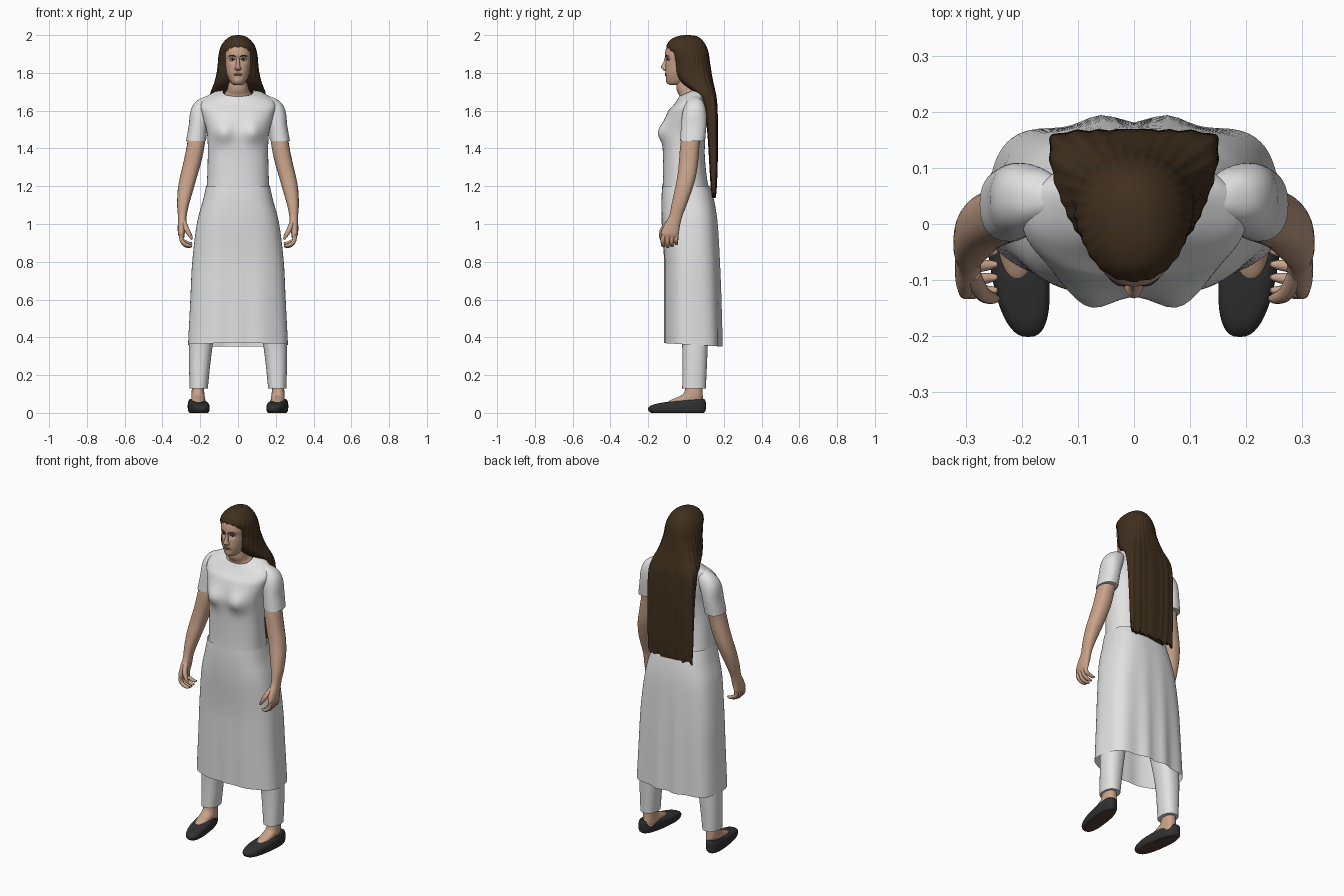
import bpy, bmesh
from math import sin, cos, pi, exp, atan2
from mathutils import Vector, Matrix
from mathutils.bvhtree import BVHTree

default_cube = bpy.data.objects.get("Cube")
if default_cube:
    bpy.data.objects.remove(default_cube, do_unlink=True)


def material(name, *rgb):
    mat = bpy.data.materials.new(name)
    mat.use_nodes = True
    mat.diffuse_color = (*rgb, 1)
    shader = next(n for n in mat.node_tree.nodes if n.type == "BSDF_PRINCIPLED")
    shader.inputs["Base Color"].default_value = (*rgb, 1)
    shader.inputs["Roughness"].default_value = 0.8
    return mat


cloth = material("white cloth", .76, .76, .76)
skin = material("skin", .58, .36, .25)
hair_brown = material("dark brown hair", .052, .029, .013)
shoe_black = material("black shoe", .03, .03, .03)
sole_brown = material("brown sole", .09, .05, .035)
eye_white = material("eye white", .6, .57, .53)
iris_brown = material("dark iris", .03, .018, .01)
lip_rose = material("lip", .4, .2, .15)


def finish(name, bm, mat, mirror):
    """Turn a bmesh into a smooth object, optionally mirrored across x."""
    bmesh.ops.recalc_face_normals(bm, faces=bm.faces)
    mesh = bpy.data.meshes.new(name)
    bm.to_mesh(mesh)
    bm.free()
    obj = bpy.data.objects.new(name, mesh)
    bpy.context.collection.objects.link(obj)
    mesh.materials.append(mat)
    bpy.ops.object.select_all(action="DESELECT")
    obj.select_set(True)
    bpy.context.view_layer.objects.active = obj
    bpy.ops.object.shade_smooth_by_angle(angle=pi / 4)
    if mirror:
        obj.modifiers.new("Mirror", "MIRROR")
    return obj


def refine(rows, steps):
    """Catmull-Rom interpolation of rows of numbers."""
    rows = [Vector(r) for r in rows]
    last = len(rows) - 1
    result = []
    for i in range(last):
        a, b, c, d = rows[max(i - 1, 0)], rows[i], rows[i + 1], rows[min(i + 2, last)]
        for s in range(steps):
            t = s / steps
            result.append((2 * b + (c - a) * t + (2 * a - 5 * b + 4 * c - d) * t ** 2
                           + (3 * b - a - 3 * c + d) * t ** 3) / 2)
    return result + [rows[last]]


def skin_rings(name, rings, mat, mirror, caps):
    bm = bmesh.new()
    loops = [[bm.verts.new(p) for p in ring] for ring in rings]
    for low, high in zip(loops, loops[1:]):
        for i in range(len(low)):
            bm.faces.new((low[i - 1], low[i], high[i], high[i - 1]))
    if caps:
        bm.faces.new(loops[0])
        bm.faces.new(loops[-1])
    return finish(name, bm, mat, mirror)


def power(value, exponent):
    return abs(value) ** exponent * (1 if value > 0 else -1)


def loft(name, rows, mat, square=lambda z: 2.3, sides=48, steps=5,
         deform=None, mirror=False, caps=True):
    """Rows are (z, half width, front y, back y) and optionally centre x."""
    rings = []
    for row in refine(rows, steps):
        z, rx, front, back = row[:4]
        cx = row[4] if len(row) > 4 else 0
        ring = []
        for i in range(sides):
            a = 2 * pi * i / sides
            e = 2 / square(z)
            p = (cx + rx * power(cos(a), e),
                 (front + back) / 2 + (back - front) / 2 * power(sin(a), e), z)
            ring.append(deform(*p) if deform else p)
        rings.append(ring)
    return skin_rings(name, rings, mat, mirror, caps)


def tube(name, points, mat, mirror=True, sides=10):
    """Points are (x, y, z, radius)."""
    path = refine(points, 4)
    rings = []
    for i, p in enumerate(path):
        tangent = (path[min(i + 1, len(path) - 1)] - path[max(i - 1, 0)]).to_3d()
        turn = tangent.to_track_quat("Z", "Y")
        rings.append([p.to_3d() + turn @ Vector((cos(a), sin(a), 0)) * p[3]
                      for a in (2 * pi * j / sides for j in range(sides))])
    return skin_rings(name, rings, mat, mirror, True)


def ball(name, centre, size, mat, mirror=True):
    bm = bmesh.new()
    bmesh.ops.create_uvsphere(bm, u_segments=16, v_segments=10, radius=1,
                              matrix=Matrix.LocRotScale(Vector(centre), None, Vector(size)))
    return finish(name, bm, mat, mirror)


def bump(a, b, width, height):
    return exp(-(a / width) ** 2 - (b / height) ** 2)


# Tunic: bodice, skirt and sleeves
def shape_neckline(x, y, z):
    return x, y, z + (y - .03) * .45 * min(max((z - 1.6) * 10, 0), 1)


def shape_bodice(x, y, z):
    if y < 0:
        y -= .031 * bump(abs(x) - .08, z - 1.485, .05, .055)
    return shape_neckline(x, y, z)


def shape_skirt(x, y, z):
    drop = min(max((1.1 - z) / .7, 0), 1)
    a = atan2(x, y - .03)
    fold = 1 + drop * (.045 if y > .03 else .02) * cos(9 * a + pi)
    return x * (1 + (fold - 1) * .4), .03 + (y - .03) * fold, z - drop * .06 * (y - .04)


loft("tunic_bodice", [
    (1.17, .168, -.125, .125), (1.25, .163, -.122, .11), (1.35, .16, -.122, .1),
    (1.42, .16, -.124, .1), (1.49, .166, -.126, .105), (1.56, .185, -.11, .11),
    (1.62, .2, -.085, .112), (1.66, .185, -.062, .105), (1.69, .13, -.045, .095),
    (1.705, .08, -.036, .085)], cloth, lambda z: 2.4, 64, deform=shape_bodice, caps=False)
loft("tunic_skirt", [
    (1.2, .169, -.126, .128), (1.12, .187, -.13, .15), (1, .218, -.128, .168),
    (.8, .242, -.115, .178), (.6, .252, -.114, .184), (.36, .264, -.113, .188)],
    cloth, lambda z: 2.7, 96, deform=shape_skirt, caps=False)
loft("sleeves", [
    (1.44, .053, -.031, .1, .222), (1.52, .05, -.026, .108, .211),
    (1.58, .055, -.02, .108, .2), (1.62, .056, -.01, .102, .187),
    (1.65, .048, .005, .09, .172), (1.67, .03, .02, .07, .155),
    (1.68, .01, .035, .055, .145)], cloth, mirror=True)

# Trousers
loft("trouser_legs", [
    (.13, .048, -.02, .105, .208), (.35, .062, -.02, .115, .197),
    (.6, .075, -.05, .125, .165), (.95, .1, -.09, .125, .105)], cloth, mirror=True)

# Feet and flat shoes
def shape_shoe(x, y, z):
    return x + (y + .05) * .13, y, z + z * y * 1.2


loft("feet", [
    (.03, .035, -.1, .085, .208), (.055, .036, -.1, .09, .208),
    (.075, .036, -.065, .09, .21), (.1, .034, -.015, .088, .212),
    (.15, .031, 0, .085, .212)], skin, mirror=True)
shoes = loft("shoes", [
    (0, .043, -.185, .095, .208), (.012, .05, -.197, .104, .208),
    (.035, .052, -.2, .105, .208), (.055, .049, -.175, .104, .208),
    (.066, .04, -.11, .097, .209)], shoe_black, lambda z: 2.5,
    deform=shape_shoe, mirror=True)
shoes.data.materials.append(sole_brown)
for face in shoes.data.polygons:
    if face.normal.z < -.8:
        face.material_index = 1

# Arms, palms, fingers and thumbs
loft("arms", [
    (1.5, .045, -.015, .085, .213), (1.42, .047, -.03, .072, .223),
    (1.33, .047, -.037, .064, .241), (1.25, .045, -.046, .052, .262),
    (1.18, .041, -.06, .032, .278), (1.1, .031, -.077, .003, .291),
    (1.04, .023, -.09, -.02, .295), (.99, .023, -.118, -.032, .296),
    (.95, .018, -.133, -.038, .3), (.925, .012, -.13, -.042, .297)],
    skin, sides=32, mirror=True)
for number, finger in enumerate(("index", "middle", "ring", "little")):
    y = -.122 + number * .023
    reach = (.004, 0, .005, .016)[number]
    tube(finger + "_fingers", [
        (.3, y, .95, .012), (.298, y, .915, .012), (.282, y, .89 + reach, .011),
        (.258, y + .003, .881 + reach, .009), (.243, y + .004, .884 + reach, .004)], skin)
tube("thumbs", [(.287, -.09, 1.01, .014), (.272, -.122, .972, .014),
                (.254, -.132, .94, .011), (.243, -.133, .918, .005)], skin)

# Neck and head
loft("neck", [
    (1.64, .1, -.04, .085), (1.68, .078, -.034, .08), (1.71, .06, -.036, .07),
    (1.75, .053, -.05, .06), (1.8, .05, -.05, .06)], skin, deform=shape_neckline)


def shape_face(x, y, z):
    if y < -.04:
        y += .009 * bump(abs(x) - .03, z - 1.868, .016, .013)
        y -= .004 * bump(x, z - 1.757, .025, .014)
    return x, y, z


head = loft("head", [
    (1.736, .018, -.085, -.03), (1.745, .034, -.098, 0), (1.77, .05, -.105, .04),
    (1.8, .061, -.109, .06), (1.84, .069, -.108, .08), (1.87, .072, -.107, .085),
    (1.9, .074, -.111, .09), (1.94, .069, -.1, .09), (1.97, .05, -.065, .07),
    (1.985, .02, -.03, .04)], skin, sides=96, steps=8, deform=shape_face)
surface = BVHTree.FromPolygons([v.co for v in head.data.vertices],
                               [tuple(p.vertices) for p in head.data.polygons])


def on_face(x, z, radius):
    hit = surface.ray_cast(Vector((x, -1, z)), Vector((0, 1, 0)))[0]
    return x, hit.y, z, radius


# Facial features
loft("nose", [
    (1.811, .009, -.114, -.09), (1.817, .017, -.123, -.09), (1.827, .016, -.132, -.09),
    (1.838, .011, -.13, -.09), (1.86, .009, -.118, -.09), (1.89, .008, -.111, -.09)],
    skin, lambda z: 2, 24)
eye = Vector(on_face(.031, 1.868, 0)[:3])
ball("eyes", eye, (.014, .004, .006), eye_white)
ball("irises", eye - Vector((0, .0025, 0)), (.0055, .0025, .0055), iris_brown)
tube("upper_lashes", [on_face(.016, 1.868, .001), on_face(.03, 1.876, .003),
                      on_face(.047, 1.869, .001)], hair_brown)
tube("eyebrows", [on_face(.011, 1.885, .002), on_face(.03, 1.892, .004),
                  on_face(.053, 1.887, .001)], hair_brown)
for part, z, arch in (("upper_lip", 1.795, -.004), ("lower_lip", 1.787, .003)):
    tube(part, [on_face(-.024, z + arch, .001), on_face(-.01, z, .0045), on_face(0, z, .004),
                on_face(.01, z, .0045), on_face(.024, z + arch, .001)], lip_rose, False)


# Long straight hair falling down the back
def shape_hair(x, y, z):
    a = atan2(x, y - .04)
    lock = 1 + .012 * cos(28 * a) * min((2 - z) * 10, 1)
    if z < 1.16:
        z += .008 * sin(x * 95) + .006 * sin(x * 230)
    return x * lock, .04 + (y - .04) * lock, z


loft("long_hair", [
    (2, .008, -.005, .02), (1.995, .035, -.04, .055), (1.98, .06, -.076, .08),
    (1.955, .082, -.098, .1), (1.93, .094, -.102, .112), (1.9, .101, -.087, .12),
    (1.87, .105, -.078, .124), (1.83, .108, -.066, .13), (1.79, .114, -.052, .136),
    (1.745, .126, -.02, .145), (1.7, .143, .04, .155), (1.66, .149, .08, .162),
    (1.6, .151, .1, .166), (1.5, .151, .112, .168), (1.35, .149, .122, .167),
    (1.22, .147, .13, .163), (1.15, .145, .138, .158)], hair_brown,
    lambda z: 2.1 + 1.9 * min(max((1.85 - z) * 5, 0), 1), 144, deform=shape_hair)
